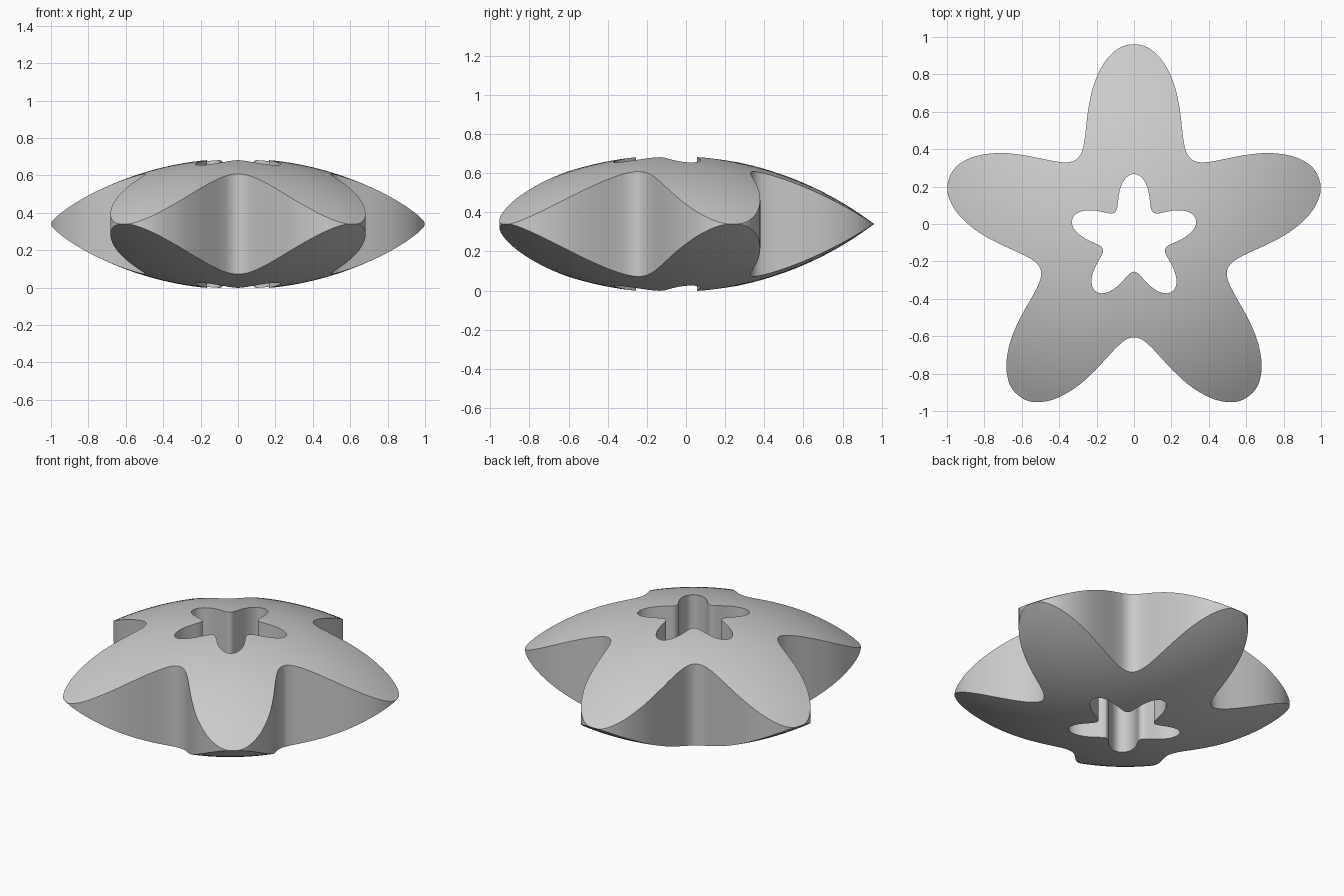
import bpy, bmesh, math
from mathutils import Vector

if "Cube" in bpy.data.objects:
    bpy.data.objects.remove(bpy.data.objects["Cube"])

CENTRE_Y, MID_Z = -0.08, 0.34
SPHERE_R, SPHERE_DROP = 1.72, 1.37   # two spherical caps form the lens section
HOLE_SCALE, RINGS, SUB = 0.333, 20, 6

# Half of one arm, (sideways, outwards), from tip to notch
HALF_ARM = [(0, 1.04), (0.045, 1.035), (0.095, 1.01), (0.15, 0.955), (0.193, 0.88),
            (0.224, 0.795), (0.245, 0.69), (0.257, 0.59), (0.266, 0.52),
            (0.281, 0.462), (0.309, 0.425)]


def star_outline():
    """Five mirrored arms joined into one smooth closed curve."""
    arm = [Vector((-x, y)) for x, y in HALF_ARM[1:-1]]
    arm = [Vector(HALF_ARM[0])] + arm + [Vector((-HALF_ARM[-1][0], HALF_ARM[-1][1]))]
    right = [Vector((-p.x, p.y)) for p in arm[1:-1]]
    arm = right[::-1] + arm
    pts = []
    for k in range(5):
        a = math.radians(72 * k)
        c, s = math.cos(a), math.sin(a)
        pts += [Vector((p.x * c - p.y * s, p.x * s + p.y * c)) for p in arm]
    n, out = len(pts), []
    for i in range(n):
        p0, p1, p2, p3 = (pts[(i + j) % n] for j in (-1, 0, 1, 2))
        for j in range(SUB):
            t = j / SUB
            out.append(0.5 * (2 * p1 + (p2 - p0) * t + (2 * p0 - 5 * p1 + 4 * p2 - p3) * t**2
                              + (3 * p1 - p0 - 3 * p2 + p3) * t**3))
    return out


outline = star_outline()
n = len(outline)
bm = bmesh.new()


def add_ring(scale, side):
    ring = []
    for p in outline:
        q = p * scale
        h = max(math.sqrt(SPHERE_R**2 - q.length_squared) - SPHERE_DROP, 0.001)
        ring.append(bm.verts.new((q.x, q.y + CENTRE_Y, MID_Z + side * h)))
    return ring


def bridge(a, b):
    for i in range(n):
        j = (i + 1) % n
        bm.faces.new((a[i], a[j], b[j], b[i]))


# Domed top and bottom, from hole edge to outer edge
scales = [HOLE_SCALE + (1 - HOLE_SCALE) * i / RINGS for i in range(RINGS + 1)]
top = [add_ring(s, 1) for s in scales]
bottom = [add_ring(s, -1) for s in scales]
for rings in (top, bottom):
    for a, b in zip(rings, rings[1:]):
        bridge(a, b)
# Upright outer wall and hole wall
bridge(top[-1], bottom[-1])
bridge(top[0], bottom[0])
bmesh.ops.recalc_face_normals(bm, faces=bm.faces)

mesh = bpy.data.meshes.new("star_body")
bm.to_mesh(mesh)
bm.free()
star = bpy.data.objects.new("star_body", mesh)
bpy.context.collection.objects.link(star)

grey = bpy.data.materials.new("light_grey")
grey.diffuse_color = (0.6, 0.6, 0.6, 1)
grey.use_nodes = True
grey.node_tree.nodes["Principled BSDF"].inputs["Base Color"].default_value = grey.diffuse_color
mesh.materials.append(grey)

bpy.context.view_layer.objects.active = star
star.select_set(True)
bpy.ops.object.shade_smooth_by_angle(angle=math.radians(30))
